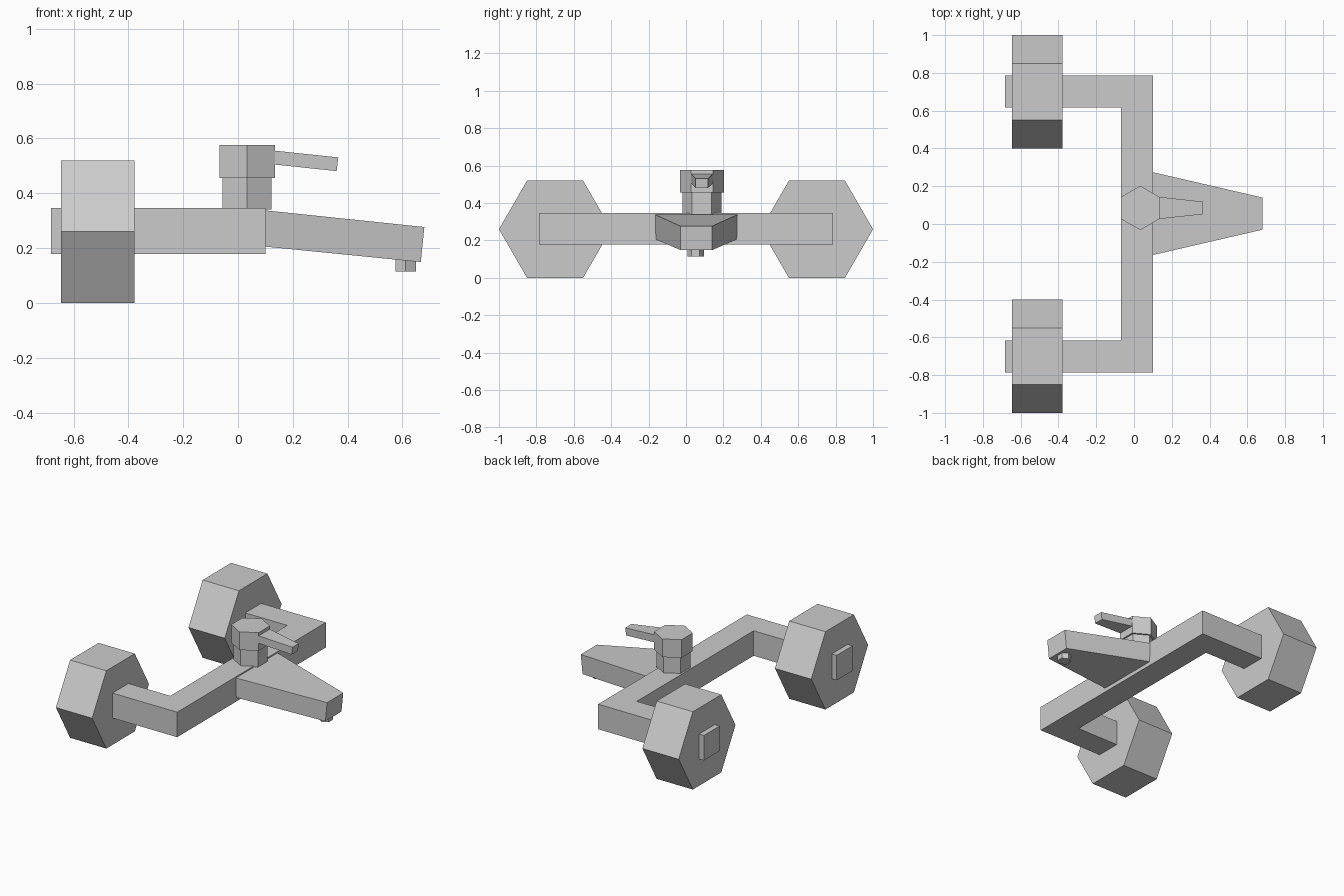
import bpy, bmesh, math
from mathutils import Vector

if "Cube" in bpy.data.objects:
    bpy.data.objects.remove(bpy.data.objects["Cube"])


def loft(name, ring_a, ring_b):
    """Closed solid between two rings with equal point counts."""
    bm = bmesh.new()
    a = [bm.verts.new(p) for p in ring_a]
    b = [bm.verts.new(p) for p in ring_b]
    n = len(a)
    bm.faces.new(a)
    bm.faces.new(b[::-1])
    for i in range(n):
        j = (i + 1) % n
        bm.faces.new((a[i], b[i], b[j], a[j]))
    bmesh.ops.recalc_face_normals(bm, faces=bm.faces)
    mesh = bpy.data.meshes.new(name)
    bm.to_mesh(mesh)
    bm.free()
    obj = bpy.data.objects.new(name, mesh)
    bpy.context.collection.objects.link(obj)
    return obj


def hexagon(r, phase=0.0):
    return [(r * math.cos(phase + k * math.pi / 3),
             r * math.sin(phase + k * math.pi / 3)) for k in range(6)]


def hex_post(name, x, y, r, z0, z1):
    pts = hexagon(r, math.pi / 2)
    return loft(name, [(x + u, y + v, z0) for u, v in pts],
                [(x + u, y + v, z1) for u, v in pts])


def tapered_arm(name, y, start, end):
    """Each end: half width, bottom (x, z), top (x, z)."""
    def ring(half, lo, hi):
        return [(lo[0], y - half, lo[1]), (lo[0], y + half, lo[1]),
                (hi[0], y + half, hi[1]), (hi[0], y - half, hi[1])]
    return loft(name, ring(*start), ring(*end))


# U-shaped square pipe
half = [(-0.682, 0.785), (-0.682, 0.617), (-0.068, 0.617)]
outline = ([(0.1, 0.785)] + half + [(x, -y) for x, y in reversed(half)]
           + [(0.1, -0.785)])
loft("pipe_body", [(x, y, 0.179) for x, y in outline],
     [(x, y, 0.346) for x, y in outline])

# Hexagonal wall flanges
for side, label in ((-1, "front"), (1, "back")):
    pts = hexagon(0.3)
    loft(label + "_flange",
         [(-0.646, side * 0.7 + u, 0.26 + v) for u, v in pts],
         [(-0.378, side * 0.7 + u, 0.26 + v) for u, v in pts])

# Spout and its outlet
tapered_arm("spout", 0.055, (0.22, (0.083, 0.207), (0.096, 0.338)),
            (0.085, (0.667, 0.149), (0.68, 0.277)))
hex_post("spout_outlet", 0.612, 0.052, 0.043, 0.115, 0.165)

# Valve stem, cap and lever
hex_post("valve_stem", 0.033, 0.085, 0.104, 0.34, 0.456)
hex_post("valve_cap", 0.033, 0.085, 0.117, 0.456, 0.577)
tapered_arm("lever", 0.085, (0.06, (0.115, 0.507), (0.12, 0.557)),
            (0.033, (0.36, 0.481), (0.366, 0.531)))
